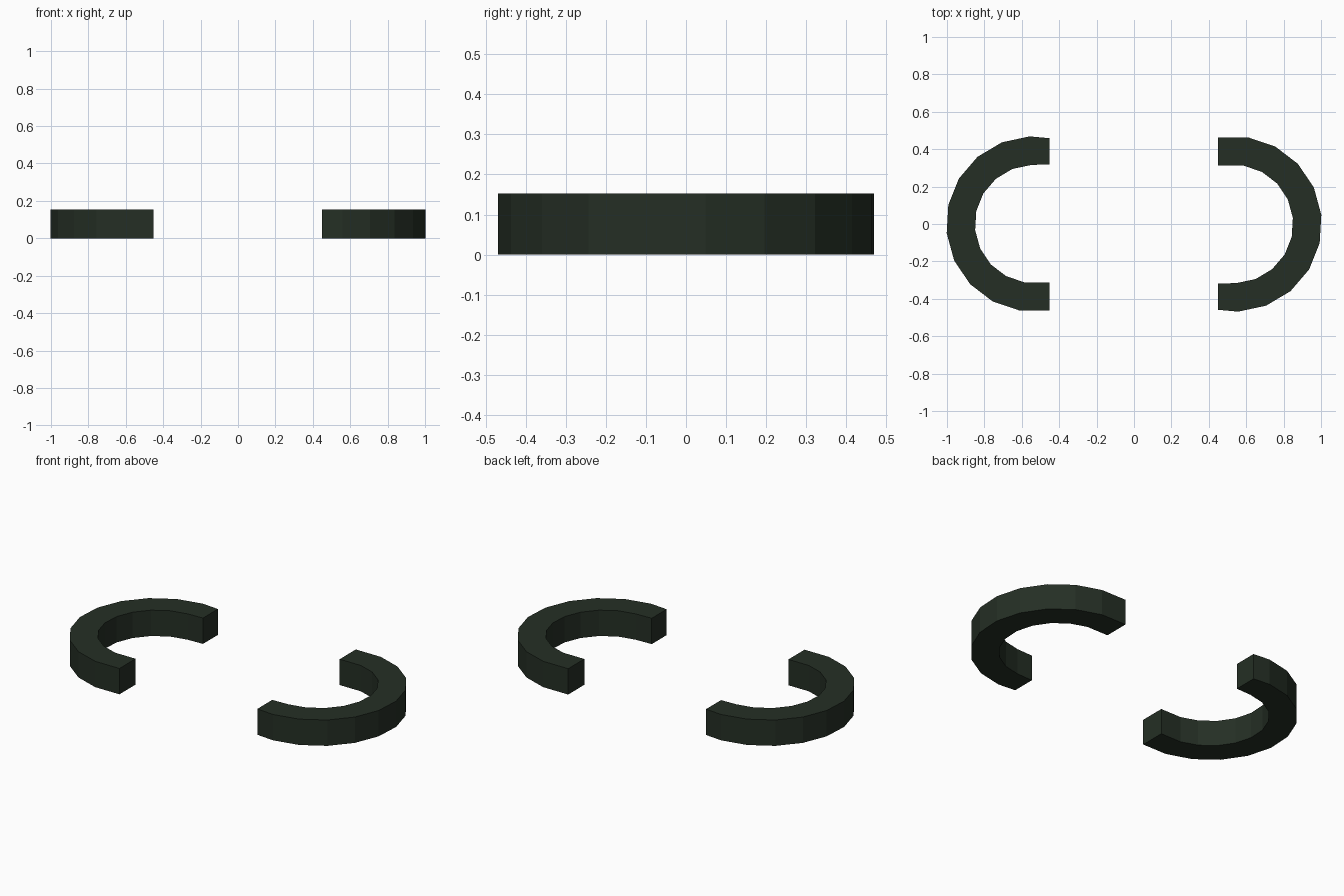
import bpy, bmesh, math

if "Cube" in bpy.data.objects:
    bpy.data.objects.remove(bpy.data.objects["Cube"])

HEIGHT = 0.153
OUTER, INNER = 0.469, 0.316    # radii of the ring
CENTRE = 0.535                 # distance of each ring centre from the middle

mat = bpy.data.materials.new("dark green")
mat.diffuse_color = (0.018, 0.028, 0.018, 1)
mat.use_nodes = True
mat.node_tree.nodes["Principled BSDF"].inputs["Base Color"].default_value = mat.diffuse_color


def arc(radius, cut):
    """Faceted arc on the left, open towards +x, ending flat at x = cut."""
    pts = [(cut, -radius * 0.987)]
    for i in range(10):
        a = math.radians(260.6 - 18.65 * i)
        pts.append((-CENTRE + radius * math.cos(a), radius * math.sin(a)))
    return pts + [(cut, radius * 0.978 if radius == OUTER else radius * 1.01)]


def half_ring(name, cut, turn):
    """Square-section open ring; turn = -1 rotates it half a turn about z."""
    bm = bmesh.new()
    rings = []
    for (ox, oy), (ix, iy) in zip(arc(OUTER, cut), arc(INNER, cut)):
        rings.append([bm.verts.new((x * turn, y * turn, z)) for x, y, z in
                      ((ox, oy, 0), (ox, oy, HEIGHT), (ix, iy, HEIGHT), (ix, iy, 0))])
    for a, b in zip(rings, rings[1:]):
        for k in range(4):
            j = (k + 1) % 4
            bm.faces.new((a[k], a[j], b[j], b[k]))
    # flat end caps
    bm.faces.new(rings[0])
    bm.faces.new(rings[-1])
    bmesh.ops.recalc_face_normals(bm, faces=bm.faces)
    mesh = bpy.data.meshes.new(name)
    bm.to_mesh(mesh)
    bm.free()
    mesh.materials.append(mat)
    obj = bpy.data.objects.new(name, mesh)
    bpy.context.collection.objects.link(obj)


half_ring("left_half_ring", -0.453, 1)
half_ring("right_half_ring", -0.448, -1)
